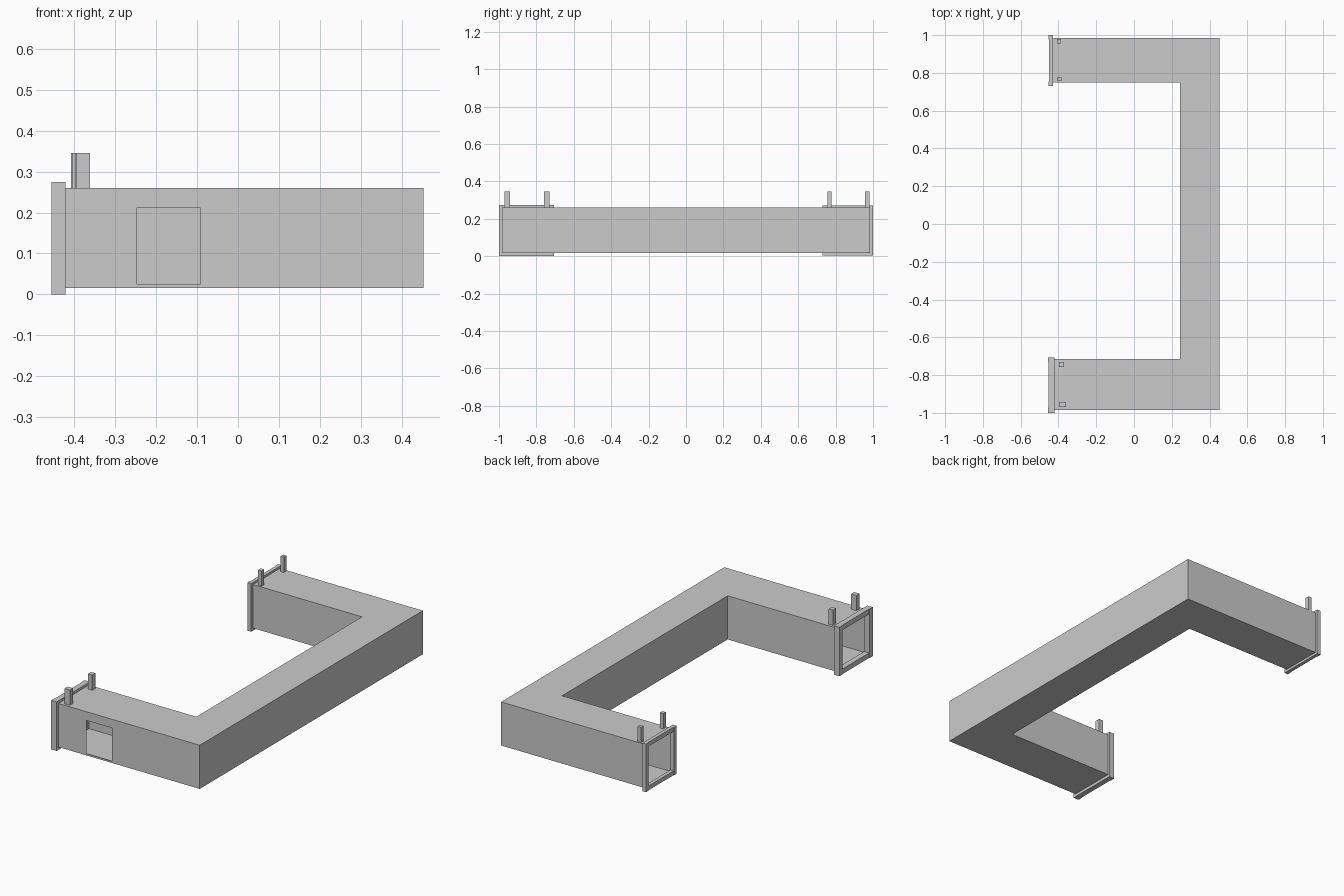
import bpy

if "Cube" in bpy.data.objects:
    bpy.data.objects.remove(bpy.data.objects["Cube"])

def mesh_object(name, verts, faces):
    me = bpy.data.meshes.new(name)
    me.from_pydata(verts, [], faces)
    me.update()
    ob = bpy.data.objects.new(name, me)
    bpy.context.collection.objects.link(ob)
    return ob

def box(name, x0, x1, y0, y1, z0, z1):
    verts = [(x, y, z) for x in (x0, x1) for y in (y0, y1) for z in (z0, z1)]
    faces = [(0, 1, 3, 2), (4, 6, 7, 5), (0, 4, 5, 1),
             (2, 3, 7, 6), (0, 2, 6, 4), (1, 5, 7, 3)]
    return mesh_object(name, verts, faces)

# Hollow sheet duct: U-shaped plan, open at both ends
ZB, ZT = 0.016, 0.26
plan = [(-0.44, -0.985), (0.453, -0.985), (0.453, 0.985), (-0.435, 0.985),
        (-0.435, 0.748), (0.243, 0.748), (0.243, -0.715), (-0.44, -0.715)]
n = len(plan)
verts = [(x, y, ZB) for x, y in plan] + [(x, y, ZT) for x, y in plan]
faces = []
for a, b, c, d in ((0, 1, 6, 7), (1, 2, 5, 6), (2, 3, 4, 5)):
    faces.append((d, c, b, a))                          # floor
    faces.append((a + n, b + n, c + n, d + n))          # roof
for i in (1, 2, 4, 5, 6):                               # walls, ends left open
    faces.append((i, i + 1, i + 1 + n, i + n))
# front wall with its window
wx0, wx1, wz0, wz1 = -0.248, -0.091, 0.026, 0.211
verts += [(wx0, -0.985, wz0), (wx1, -0.985, wz0), (wx1, -0.985, wz1), (wx0, -0.985, wz1)]
outer, inner = (0, 1, 1 + n, n), (16, 17, 18, 19)
for i in range(4):
    j = (i + 1) % 4
    faces.append((outer[i], outer[j], inner[j], inner[i]))
mesh_object("duct", verts, faces)

# Rectangular end frames made of four bars
def end_frame(name, x0, x1, y0, y1, z0, z1, w):
    box(name + "_side_a", x0, x1, y0, y0 + w, z0, z1)
    box(name + "_side_b", x0, x1, y1 - w, y1, z0, z1)
    box(name + "_bottom", x0 + 0.003, x1, y0 + w, y1 - w, z0, z0 + w)
    box(name + "_top", x0 + 0.003, x1, y0 + w, y1 - w, z1 - w, z1)

end_frame("front_frame", -0.455, -0.421, -1.0, -0.706, 0.0, 0.274, 0.028)
end_frame("back_frame", -0.453, -0.430, 0.73, 1.0, 0.003, 0.272, 0.024)

# Posts standing on the roof near each end
posts = [("front_outer_post", -0.394, -0.361, -0.97, -0.942),
         ("front_inner_post", -0.397, -0.371, -0.758, -0.73),
         ("back_inner_post", -0.405, -0.384, 0.757, 0.779),
         ("back_outer_post", -0.407, -0.386, 0.956, 0.98)]
for name, x0, x1, y0, y1 in posts:
    box(name, x0, x1, y0, y1, ZT - 0.005, 0.345)
